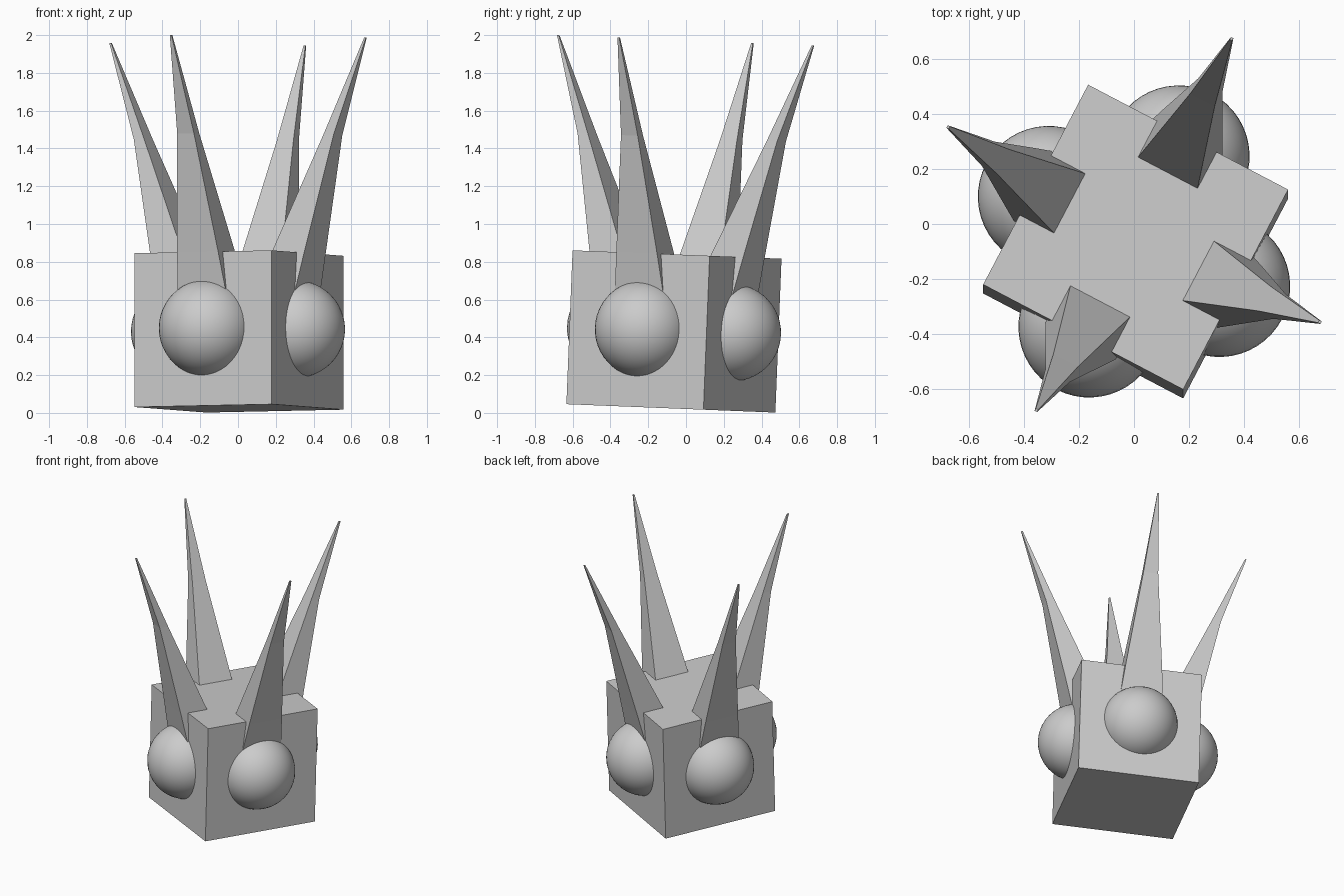
import bpy, bmesh, math
from mathutils import Matrix, Vector

if "Cube" in bpy.data.objects:
    bpy.data.objects.remove(bpy.data.objects["Cube"])

grey = bpy.data.materials.new("plain grey")
grey.diffuse_color = (0.6, 0.6, 0.6, 1)
grey.use_nodes = True
grey.node_tree.nodes["Principled BSDF"].inputs["Base Color"].default_value = grey.diffuse_color

# The whole model leans back slightly and is turned about its upright axis
LEAN = Matrix.Translation((0, -0.08, 0.024)) @ Matrix.Rotation(-0.04, 4, 'X')
TURN = math.radians(-27.7)


def add(name, bm, matrix, smooth=False):
    bmesh.ops.recalc_face_normals(bm, faces=bm.faces)
    for f in bm.faces:
        f.smooth = smooth
    mesh = bpy.data.meshes.new(name)
    bm.to_mesh(mesh)
    bm.free()
    mesh.materials.append(grey)
    obj = bpy.data.objects.new(name, mesh)
    bpy.context.collection.objects.link(obj)
    obj.matrix_world = matrix
    return obj


# Body cube
bm = bmesh.new()
bmesh.ops.create_cube(bm, size=1, matrix=Matrix.Translation((0, 0, 0.4075))
                      @ Matrix.Diagonal((0.82, 0.82, 0.815, 1)))
add("body", bm, LEAN @ Matrix.Translation((0.006, 0, 0)) @ Matrix.Rotation(TURN, 4, 'Z'))

# Spike rings: height, inner distance, outer distance, half width
RINGS = [(0.37, 0.07, 0.365, 0.17), (0.815, 0.264, 0.46, 0.122),
         (1.435, 0.535, 0.597, 0.05), (1.95, 0.757, 0.767, 0.005)]

for k in range(4):
    side = LEAN @ Matrix.Rotation(TURN + k * math.pi / 2, 4, 'Z')

    # Ball set into the middle of each side
    bm = bmesh.new()
    bmesh.ops.create_uvsphere(bm, u_segments=48, v_segments=24, radius=0.257)
    add(f"ball_{k + 1}", bm, side @ Matrix.Translation((0.35, 0, 0.413)), True)

    # Four-sided spike leaning outward above each ball
    bm = bmesh.new()
    loops = [[bm.verts.new(Vector(p)) for p in
              ((i, -w, h), (o, -w, h), (o, w, h), (i, w, h))] for h, i, o, w in RINGS]
    for a, b in zip(loops, loops[1:]):
        for j in range(4):
            n = (j + 1) % 4
            bm.faces.new((a[j], a[n], b[n], b[j]))
    bm.faces.new(loops[0])
    bm.faces.new(loops[-1])
    add(f"spike_{k + 1}", bm, side)
